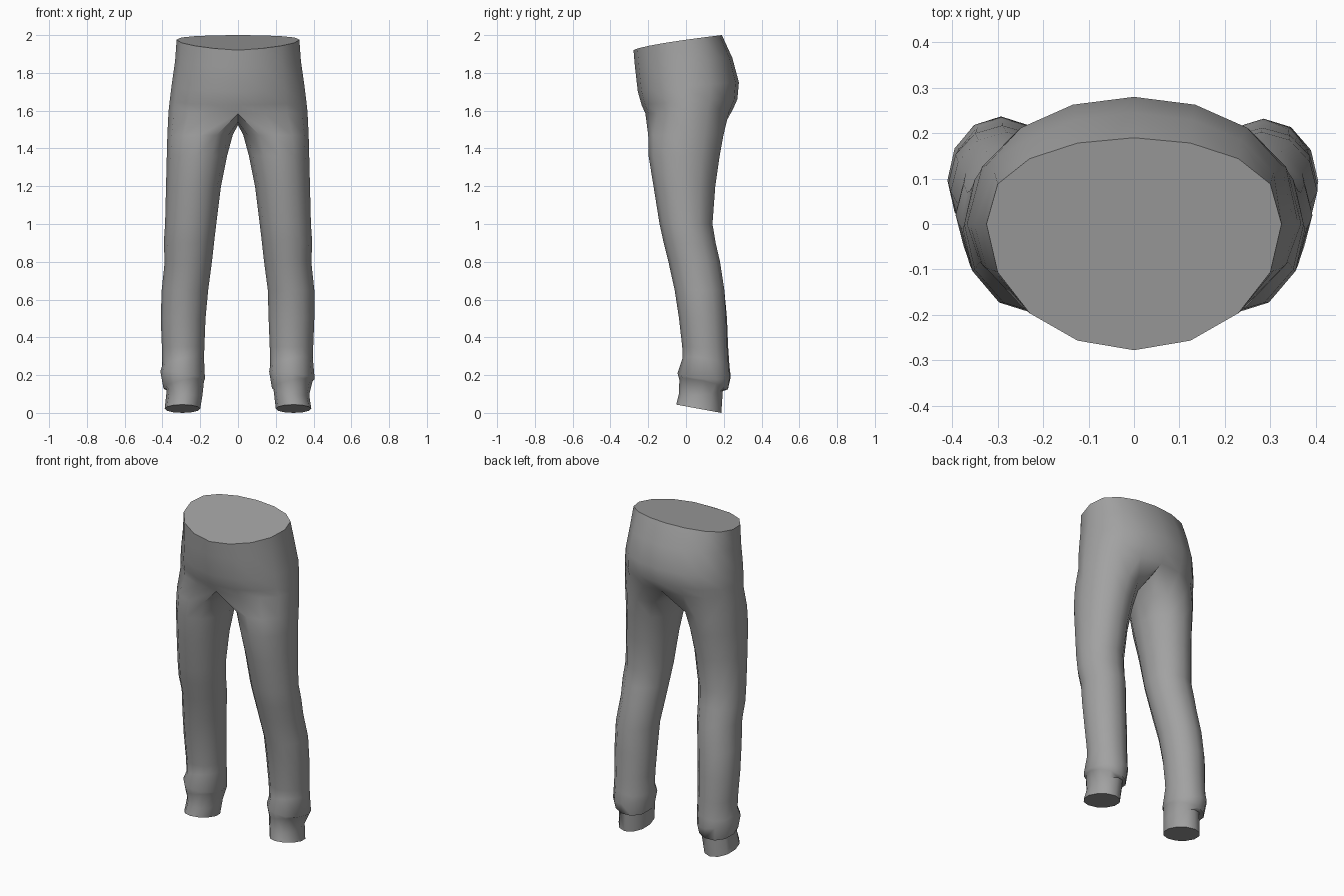
import bpy, bmesh, math

if "Cube" in bpy.data.objects:
    bpy.data.objects.remove(bpy.data.objects["Cube"])

cloth = bpy.data.materials.new("grey cloth")
cloth.diffuse_color = (0.36, 0.36, 0.36, 1)
cloth.use_nodes = True
cloth.node_tree.nodes["Principled BSDF"].inputs["Base Color"].default_value = cloth.diffuse_color

bm = bmesh.new()

# Hip rings: half width, front y, back y, front z, back z
HIPS = [(0.325, -0.278, 0.19, 1.92, 2.0),
        (0.333, -0.27, 0.245, 1.83, 1.88),
        (0.352, -0.255, 0.28, 1.70, 1.75),
        (0.362, -0.235, 0.272, 1.63, 1.66),
        (0.368, -0.215, 0.245, 1.585, 1.60)]

# Leg rings: height, inner x, outer x, front y, back y, front-up tilt, side tilt
LEG = [(1.47, 0.028, 0.374, -0.20, 0.198, 0, 0),
       (1.36, 0.058, 0.377, -0.198, 0.178, 0, 0),
       (1.20, 0.09, 0.381, -0.172, 0.155, 0, 0),
       (1.00, 0.115, 0.386, -0.14, 0.14, 0, 0),
       (0.90, 0.127, 0.393, -0.118, 0.157, 0, 0),
       (0.80, 0.138, 0.388, -0.093, 0.18, 0, 0),
       (0.65, 0.158, 0.404, -0.06, 0.203, 0, 0),
       (0.50, 0.162, 0.404, -0.037, 0.212, 0, 0),
       (0.35, 0.168, 0.398, -0.02, 0.218, 0, 0),
       (0.27, 0.17, 0.396, -0.018, 0.225, 0.02, 0.02),
       (0.20, 0.165, 0.406, -0.045, 0.232, 0.01, -0.02),
       (0.15, 0.18, 0.395, -0.035, 0.222, 0.025, 0.02),
       (0.11, 0.188, 0.377, -0.038, 0.195, -0.01, -0.015),
       (0.022, 0.2, 0.388, -0.052, 0.187, 0.022, 0)]


def hip_ring(hw, yf, yb, zf, zb):
    """Sixteen points, front centre first, going round by the +x side."""
    ring = []
    for i in range(16):
        a = i * math.pi / 8
        x, c = hw * math.sin(a), -math.cos(a)
        y = c * -yf if c < 0 else abs(c) ** 0.8 * yb
        f = max(0.0, (y - yf) / (yb - yf))
        ring.append(bm.verts.new((x, y, zf + (zb - zf) * f ** 0.7)))
    return ring


def leg_ring(side, z, xi, xo, yf, yb, tilt, lean):
    """Twelve points, starting at the inner front and going outward."""
    cx, cy, rx, ry = (xi + xo) / 2, (yf + yb) / 2, (xo - xi) / 2, (yb - yf) / 2
    ring = []
    for i in range(12):
        a = math.radians(-120 + 30 * i)
        c, s = math.cos(a), math.sin(a)
        ring.append(bm.verts.new((side * (cx + rx * c), cy + ry * s,
                                  z - tilt * s + side * lean * c)))
    return ring


def bridge(a, b):
    n = len(a)
    for i in range(n):
        j = (i + 1) % n
        bm.faces.new((a[i], a[j], b[j], b[i]))


# Hips and waist cap
hips = [hip_ring(*h) for h in HIPS]
for upper, lower in zip(hips, hips[1:]):
    bridge(upper, lower)
bm.faces.new(hips[0])

# Crotch seam running from back to front
seam = [bm.verts.new((0, y, z)) for y, z in ((0.13, 1.55), (0.0, 1.525), (-0.12, 1.54))]

# Legs with closed hems; the left calf sits a little further back
for side in (1, -1):
    last = hips[-1]
    ring = [last[(side * i) % 16] for i in range(9)] + seam
    for z, xi, xo, yf, yb, tilt, lean in LEG:
        if side < 0 and 0.15 < z < 0.6:
            xi, xo, yb = xi + 0.01, xo + 0.005, yb + 0.005
        nxt = leg_ring(side, z, xi, xo, yf, yb, tilt, lean)
        bridge(ring, nxt)
        ring = nxt
    bm.faces.new(ring)

bmesh.ops.recalc_face_normals(bm, faces=bm.faces)
mesh = bpy.data.meshes.new("trousers")
bm.to_mesh(mesh)
bm.free()
mesh.materials.append(cloth)
trousers = bpy.data.objects.new("trousers", mesh)
bpy.context.collection.objects.link(trousers)
bpy.context.view_layer.objects.active = trousers
trousers.select_set(True)
bpy.ops.object.shade_smooth_by_angle(angle=math.radians(50))
